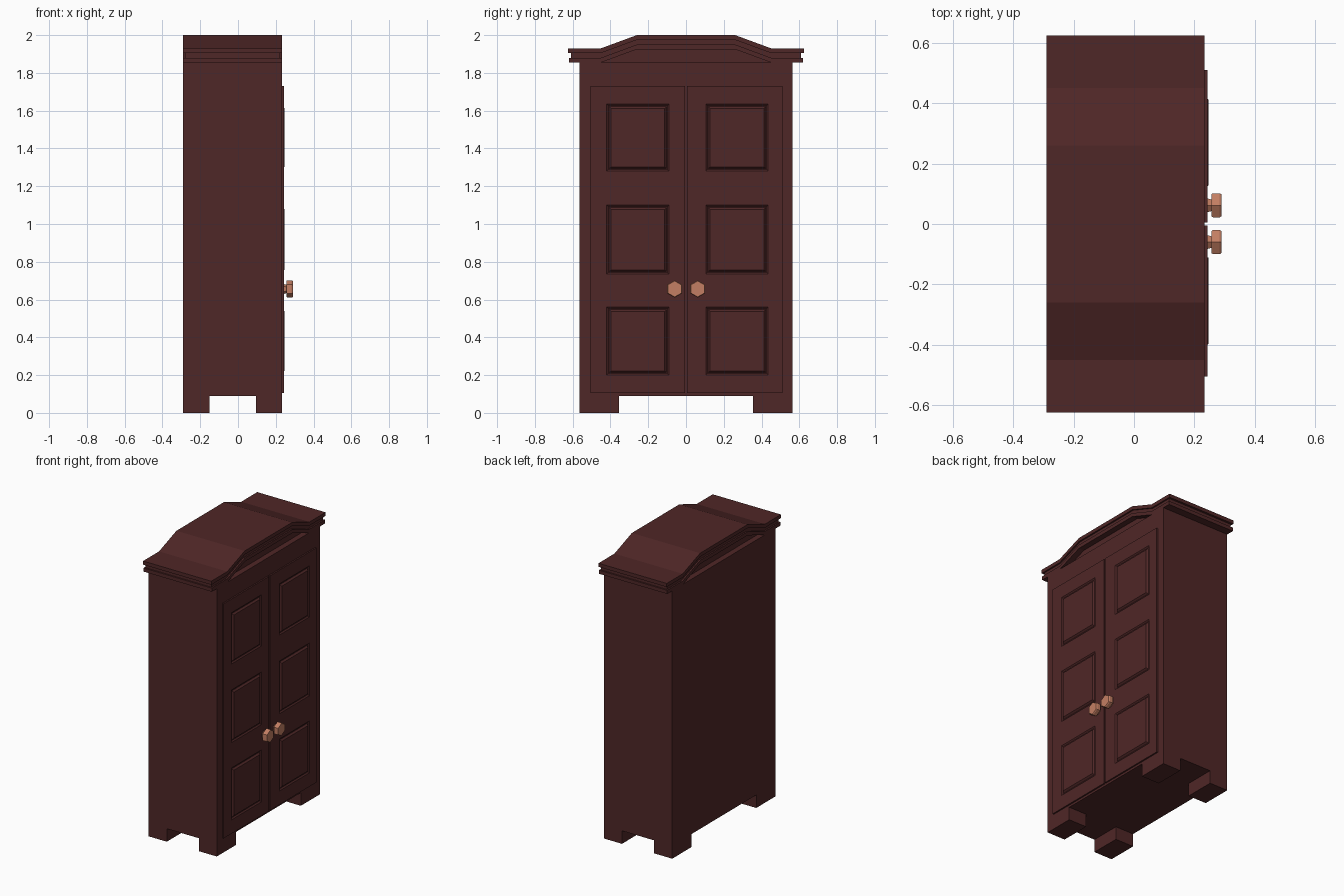
import bpy, bmesh, math
from mathutils import Matrix, Vector

if "Cube" in bpy.data.objects:
    bpy.data.objects.remove(bpy.data.objects["Cube"])


def material(name, rgb):
    m = bpy.data.materials.new(name)
    m.diffuse_color = (*rgb, 1)
    m.use_nodes = True
    m.node_tree.nodes["Principled BSDF"].inputs["Base Color"].default_value = m.diffuse_color
    return m


WOOD = material("dark mahogany", (0.078, 0.020, 0.020))
COPPER = material("copper", (0.55, 0.21, 0.125))


def finish(bm, name, mat):
    bmesh.ops.recalc_face_normals(bm, faces=bm.faces)
    me = bpy.data.meshes.new(name)
    bm.to_mesh(me)
    bm.free()
    me.materials.append(mat)
    ob = bpy.data.objects.new(name, me)
    bpy.context.collection.objects.link(ob)
    return ob


def box(name, x, y, z):
    bm = bmesh.new()
    bmesh.ops.create_cube(bm, size=1)
    for v in bm.verts:
        v.co = [r[0] if c < 0 else r[1] for c, r in zip(v.co, (x, y, z))]
    return finish(bm, name, WOOD)


def prism(name, outline, x0, x1):
    """Extrude a (y, z) outline along x."""
    bm = bmesh.new()
    f = bm.faces.new([bm.verts.new((x0, y, z)) for y, z in outline])
    ext = bmesh.ops.extrude_face_region(bm, geom=[f])["geom"]
    bmesh.ops.translate(bm, vec=(x1 - x0, 0, 0),
                        verts=[v for v in ext if isinstance(v, bmesh.types.BMVert)])
    return finish(bm, name, WOOD)


# cabinet body and four block feet
BACK, FRONT = -0.29, 0.233
box("cabinet_body", (BACK, FRONT), (-0.565, 0.565), (0.09, 1.856))
for sx, xr in (("back", (BACK, -0.15)), ("front", (0.095, FRONT))):
    for sy, yr in (("left", (-0.565, -0.355)), ("right", (0.355, 0.565))):
        box(f"{sx}_{sy}_foot", xr, yr, (0, 0.092))


# arched cornice: three stacked bands that share one curve
def arch(half, z):
    return [(-half, z), (-0.45, z), (-0.26, z + 0.07),
            (0.26, z + 0.07), (0.45, z), (half, z)]


for name, half, top, bottom, inset in (("cornice_top", 0.625, 1.93, 1.905, 0),
                                       ("cornice_middle", 0.61, 1.905, 1.88, 0.01),
                                       ("cornice_lower", 0.62, 1.88, 1.855, 0)):
    prism(name, arch(half, top) + arch(half, bottom)[::-1], BACK + inset, FRONT - inset)

# recessed panel under the arch
prism("arch_panel", [(-0.45, 1.855), (0.45, 1.855), (0.26, 1.926), (-0.26, 1.926)],
      BACK + 0.04, FRONT - 0.04)


# doors: face grid whose panel cells are sunk, then raised again
def door(name, s):
    ys = [s * y for y in (0.005, 0.09, 0.42, 0.505)]
    if s > 0:
        ys = [0.005, 0.105, 0.435, 0.51]
    zs = [0.105, 0.2, 0.56, 0.735, 1.1, 1.28, 1.635, 1.73]
    bm = bmesh.new()
    g = [[bm.verts.new((0.243, y, z)) for z in zs] for y in ys]
    panels = []
    for i in range(3):
        for j in range(7):
            f = bm.faces.new((g[i][j], g[i + 1][j], g[i + 1][j + 1], g[i][j + 1]))
            if i == 1 and j % 2:
                panels.append(f)
    rim = [e for e in bm.edges if e.is_boundary]
    ext = bmesh.ops.extrude_edge_only(bm, edges=rim)["geom"]
    for v in ext:
        if isinstance(v, bmesh.types.BMVert):
            v.co.x = FRONT - 0.005
    bmesh.ops.recalc_face_normals(bm, faces=bm.faces)
    if panels[0].normal.x < 0:
        bmesh.ops.reverse_faces(bm, faces=bm.faces)
    for width, depth in ((0.012, -0.007), (0.006, 0), (0.014, 0.011)):
        bmesh.ops.inset_individual(bm, faces=panels, thickness=width, depth=depth)
    return finish(bm, name, WOOD)


door("left_door", -1)
door("right_door", 1)

# six-sided turned knobs
for side, y in (("left", -0.06), ("right", 0.062)):
    bm = bmesh.new()
    rings = [[bm.verts.new((x, y + r * math.sin(k * math.pi / 3),
                            0.656 + r * math.cos(k * math.pi / 3))) for k in range(6)]
             for x, r in ((0.238, 0.03), (0.244, 0.026), (0.257, 0.022),
                          (0.257, 0.043), (0.262, 0.046), (0.284, 0.046), (0.29, 0.042))]
    for a, b in zip(rings, rings[1:]):
        for k in range(6):
            bm.faces.new((a[k], a[k - 1], b[k - 1], b[k]))
    bm.faces.new(rings[0])
    bm.faces.new(rings[-1])
    finish(bm, f"{side}_knob", COPPER)
